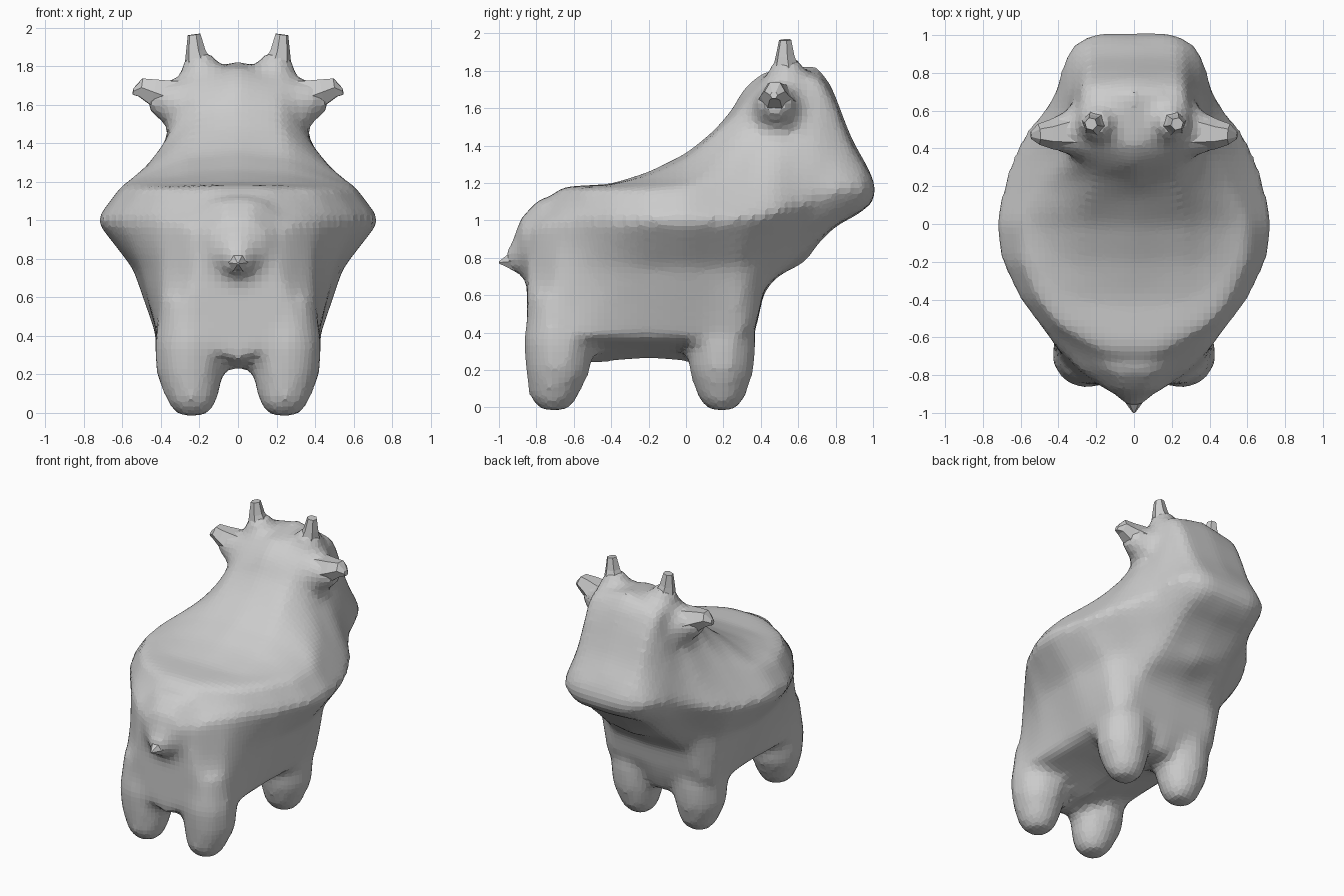
import bpy, bmesh, math
from mathutils import Vector

# Long lines running tail to nose: (y, x, z)
TOP = [(-.87, 0, .97), (-.67, 0, 1.18), (-.4, 0, 1.195), (-.2, 0, 1.26), (0, 0, 1.36), (.15, 0, 1.48),
       (.25, 0, 1.6), (.31, 0, 1.72), (.42, 0, 1.8), (.7, 0, 1.83), (.78, 0, 1.72), (.88, 0, 1.45),
       (.97, 0, 1.29), (1.0, 0, 1.19)]
CROWN = [(-.87, .05, .96), (-.67, .1, 1.18), (-.4, .25, 1.19), (-.2, .27, 1.24), (0, .27, 1.33),
         (.25, .22, 1.55), (.4, .25, 1.73), (.6, .28, 1.77), (.72, .27, 1.76), (.8, .25, 1.62),
         (.88, .24, 1.41), (.96, .23, 1.28), (1.02, .16, 1.19)]
RIM = [(-.87, .1, .94), (-.67, .15, 1.17), (-.55, .38, 1.17), (-.4, .5, 1.175), (-.2, .59, 1.175),
       (0, .61, 1.18), (.2, .5, 1.26), (.35, .38, 1.4), (.5, .36, 1.45), (.7, .34, 1.45),
       (.8, .31, 1.4), (.88, .3, 1.3), (.96, .29, 1.23), (1.01, .2, 1.17)]
RIDGE = [(-.87, .13, .88), (-.8, .26, .97), (-.65, .41, 1), (-.4, .61, 1), (-.2, .71, 1), (0, .745, 1),
         (.2, .7, 1), (.4, .63, 1.02), (.5, .57, 1.05), (.6, .48, 1.08), (.7, .42, 1.12),
         (.85, .38, 1.17), (.95, .34, 1.17), (1.01, .2, 1.15)]
FLANK = [(-.87, .2, .7), (-.7, .39, .75), (-.4, .5, .75), (0, .55, .75), (.3, .49, .75),
         (.4, .42, .8), (.6, .37, .95), (.8, .33, 1.05), (.95, .28, 1.1), (1.01, .18, 1.13)]
HEM = [(-.86, .3, .4), (-.75, .42, .4), (-.5, .42, .37), (-.2, .4, .36), (.1, .42, .37), (.3, .43, .4),
       (.37, .36, .42), (.42, .3, .65), (.62, .25, .82), (.8, .25, .98), (.93, .23, 1.05), (1.01, .15, 1.11)]
BELLY = [(-.86, 0, .28), (-.7, 0, .22), (-.2, 0, .26), (.3, 0, .22), (.37, 0, .4), (.42, 0, .63),
         (.5, 0, .71), (.64, 0, .77), (.7, 0, .87), (.8, 0, .97), (.92, 0, 1.03), (1.0, 0, 1.1)]
RAILS = [TOP, CROWN, RIM, RIDGE, FLANK, HEM, BELLY]


def at(rail, y):
    if y <= rail[0][0]:
        return Vector((rail[0][1], y, rail[0][2]))
    for a, b in zip(rail, rail[1:]):
        if y <= b[0]:
            t = (y - a[0]) / (b[0] - a[0])
            return Vector((a[1] + t * (b[1] - a[1]), y, a[2] + t * (b[2] - a[2])))
    return Vector((rail[-1][1], y, rail[-1][2]))


def loft(bm, rings):
    rows = [[bm.verts.new(p) for p in r] for r in rings]
    n = len(rows[0])
    for a, b in zip(rows, rows[1:]):
        for i in range(n):
            j = (i + 1) % n
            bm.faces.new((a[i], a[j], b[j], b[i]))
    bm.faces.new(rows[0][::-1])
    bm.faces.new(rows[-1])


def tube(bm, stations, sides=8, flat=1):
    # stations: (centre, radius) pairs; flat squashes one cross axis
    q = (Vector(stations[-1][0]) - Vector(stations[0][0])).to_track_quat('Z', 'Y')
    loft(bm, [[Vector(c) + q @ Vector((r * flat * math.cos(2 * math.pi * i / sides),
                                       r * math.sin(2 * math.pi * i / sides), 0))
               for i in range(sides)] for c, r in stations])


def finish(bm, name):
    bmesh.ops.recalc_face_normals(bm, faces=bm.faces)
    me = bpy.data.meshes.new(name)
    bm.to_mesh(me)
    bm.free()
    ob = bpy.data.objects.new(name, me)
    bpy.context.collection.objects.link(ob)
    return ob


# Torso and head
bm = bmesh.new()
rings = []
for k in range(48):
    y = -.85 + 1.86 * k / 47
    half = [at(r, y) for r in RAILS]
    rings.append(half + [Vector((-p.x, p.y, p.z)) for p in half[-2:0:-1]])
loft(bm, rings)

for s in (-1, 1):
    # Legs
    for y, foot in ((.19, .19), (-.685, -.71)):
        tube(bm, [((s * .23, foot, -.015), .075), ((s * .235, foot, .05), .13),
                  ((s * .25, y, .2), .178), ((s * .25, y, .35), .19), ((s * .26, y, .6), .15)], 10)
    # Soft roots of the horns and ears
    tube(bm, [((s * .17, .54, 1.62), .17), ((s * .19, .54, 1.75), .13), ((s * .205, .535, 1.87), .065)], 8)
    tube(bm, [((s * .2, .5, 1.56), .2), ((s * .32, .485, 1.61), .14), ((s * .45, .475, 1.65), .08)], 8)

# Soft root of the tail
tube(bm, [((0, -.7, .85), .3), ((0, -.84, .82), .2), ((0, -.9, .8), .1), ((0, -.96, .78), .05)], 10)

# Fuse and soften into one skin
body = finish(bm, "body_and_legs")
m = body.modifiers.new("fuse", 'REMESH')
m.mode = 'VOXEL'
m.voxel_size = .035
m = body.modifiers.new("soften", 'SMOOTH')
m.factor = .5
m.iterations = 6

# Horns and ears
for s, side in ((-1, "left"), (1, "right")):
    bm = bmesh.new()
    tube(bm, [((s * .195, .54, 1.72), .11), ((s * .205, .535, 1.81), .075),
              ((s * .22, .53, 1.88), .052), ((s * .228, .53, 1.965), .034)], 6)
    finish(bm, side + "_horn")
    bm = bmesh.new()
    tube(bm, [((s * .25, .49, 1.61), .13), ((s * .36, .485, 1.635), .105),
              ((s * .44, .475, 1.665), .078), ((s * .505, .475, 1.69), .055),
              ((s * .545, .47, 1.67), .02)], 6)
    finish(bm, side + "_ear")

# Tail
bm = bmesh.new()
tube(bm, [((0, -.86, .8), .09), ((0, -.94, .78), .05), ((0, -1, .775), .006)], 6)
finish(bm, "tail")
